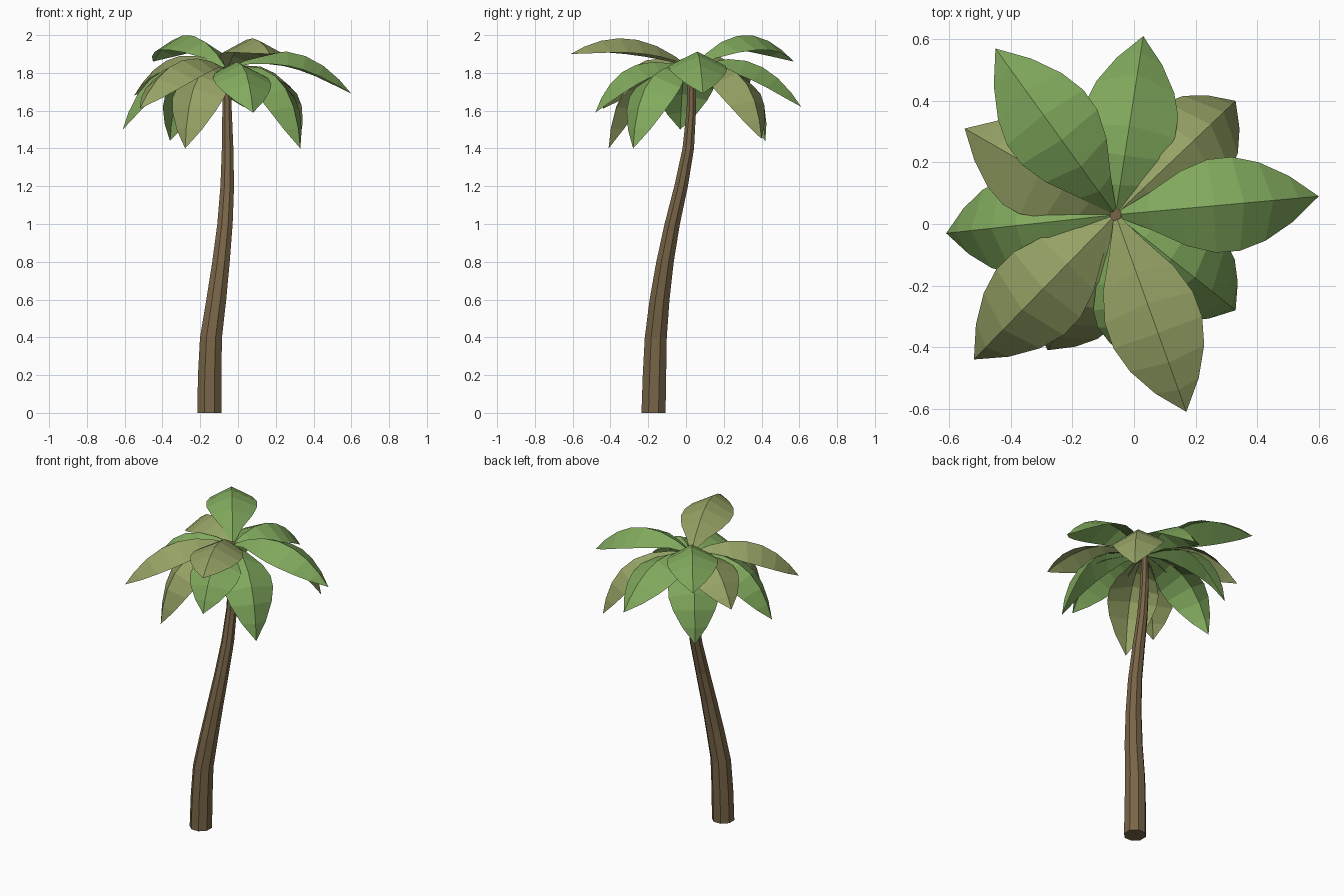
import bpy, bmesh
from math import sin, cos, pi, atan2, hypot
from mathutils import Vector

if "Cube" in bpy.data.objects:
    bpy.data.objects.remove(bpy.data.objects["Cube"])

def material(name, rgb):
    m = bpy.data.materials.new(name)
    m.diffuse_color = (*rgb, 1)
    m.use_nodes = True
    m.node_tree.nodes["Principled BSDF"].inputs["Base Color"].default_value = m.diffuse_color
    return m

BARK = material("bark", (0.19, 0.13, 0.065))
GREEN = material("leaf_green", (0.22, 0.40, 0.11))
OLIVE = material("leaf_olive", (0.30, 0.36, 0.13))

def finish(bm, name, mat):
    me = bpy.data.meshes.new(name)
    bm.to_mesh(me)
    bm.free()
    me.materials.append(mat)
    ob = bpy.data.objects.new(name, me)
    bpy.context.collection.objects.link(ob)
    return ob

# Trunk: eight-sided rings lofted along a leaning S-curve (x, y, z, radius)
PATH = [(-.152, -.172, 0, .069), (-.15, -.167, .2, .067), (-.143, -.16, .4, .063),
        (-.115, -.14, .6, .057), (-.09, -.111, .8, .050), (-.069, -.073, 1.0, .044),
        (-.057, -.026, 1.2, .039), (-.055, .012, 1.4, .033), (-.058, .028, 1.6, .027),
        (-.06, .03, 1.83, .02)]
SIDES = 8
bm = bmesh.new()
rings = []
for x, y, z, r in PATH:
    rings.append([bm.verts.new((x + r * cos(2 * pi * (i + .5) / SIDES),
                                y + r * sin(2 * pi * (i + .5) / SIDES), z)) for i in range(SIDES)])
for a, b in zip(rings, rings[1:]):
    for i in range(SIDES):
        j = (i + 1) % SIDES
        bm.faces.new((a[i], a[j], b[j], b[i]))
bm.faces.new(rings[0][::-1])
bm.faces.new(rings[-1])
finish(bm, "trunk", BARK)

# Leaf: creased blade along an arched midrib, edges dropping to both sides
CROWN = Vector((-.06, .03, 1.82))
PROFILE = [(0, .006), (.14, .062), (.29, .122), (.45, .152), (.6, .153),
           (.75, .128), (.89, .075), (1, 0)]

def leaf(name, tip, reach, rise, mat):
    dx, dy = tip[0] - CROWN.x, tip[1] - CROWN.y
    length, ang = hypot(dx, dy), atan2(dy, dx)
    out, side = Vector((cos(ang), sin(ang), 0)), Vector((-sin(ang), cos(ang), 0))
    p0, p2 = CROWN, Vector(tip)
    p1 = CROWN + out * length * reach
    p1.z = rise
    bm = bmesh.new()
    rows = []
    for t, w in PROFILE:
        p = p0 * (1 - t) ** 2 + p1 * 2 * t * (1 - t) + p2 * t * t
        tangent = ((p1 - p0) * (1 - t) + (p2 - p1) * t).normalized()
        drop = tangent.cross(side).normalized() * w * .5
        mid = bm.verts.new(p)
        if w == 0:
            rows.append((mid, mid, mid))
        else:
            rows.append((bm.verts.new(p + side * w - drop), mid,
                         bm.verts.new(p - side * w - drop)))
    for a, b in zip(rows, rows[1:]):
        for k in (0, 1):
            corners = list(dict.fromkeys((a[k], a[k + 1], b[k + 1], b[k])))
            bm.faces.new(corners)
    bmesh.ops.recalc_face_normals(bm, faces=bm.faces)
    if sum(f.normal.z for f in bm.faces) < 0:
        bmesh.ops.reverse_faces(bm, faces=bm.faces)
    finish(bm, name, mat)

# Tip position, midrib reach and rise, colour
LEAVES = {
    "top_leaf": [((-.45, .57, 1.86), .5, 2.16, GREEN), ((.17, -.61, 1.90), .5, 2.10, OLIVE)],
    "middle_leaf": [((.60, .09, 1.69), .57, 2.06, GREEN), ((.03, .61, 1.62), .6, 1.99, GREEN),
                    ((-.55, .31, 1.68), .6, 2.02, OLIVE), ((-.52, -.44, 1.61), .62, 2.0, OLIVE),
                    ((.08, -.48, 1.59), .75, 1.96, GREEN)],
    "lower_leaf": [((-.61, -.03, 1.50), .78, 1.95, GREEN), ((.33, -.28, 1.40), .92, 1.92, GREEN),
                   ((.33, .40, 1.45), .9, 1.93, OLIVE), ((-.28, -.41, 1.40), .92, 1.92, OLIVE),
                   ((-.36, .42, 1.44), .92, 1.92, GREEN)],
}
for tier, items in LEAVES.items():
    for n, (tip, reach, rise, mat) in enumerate(items, 1):
        leaf(f"{tier}_{n}", tip, reach, rise, mat)
